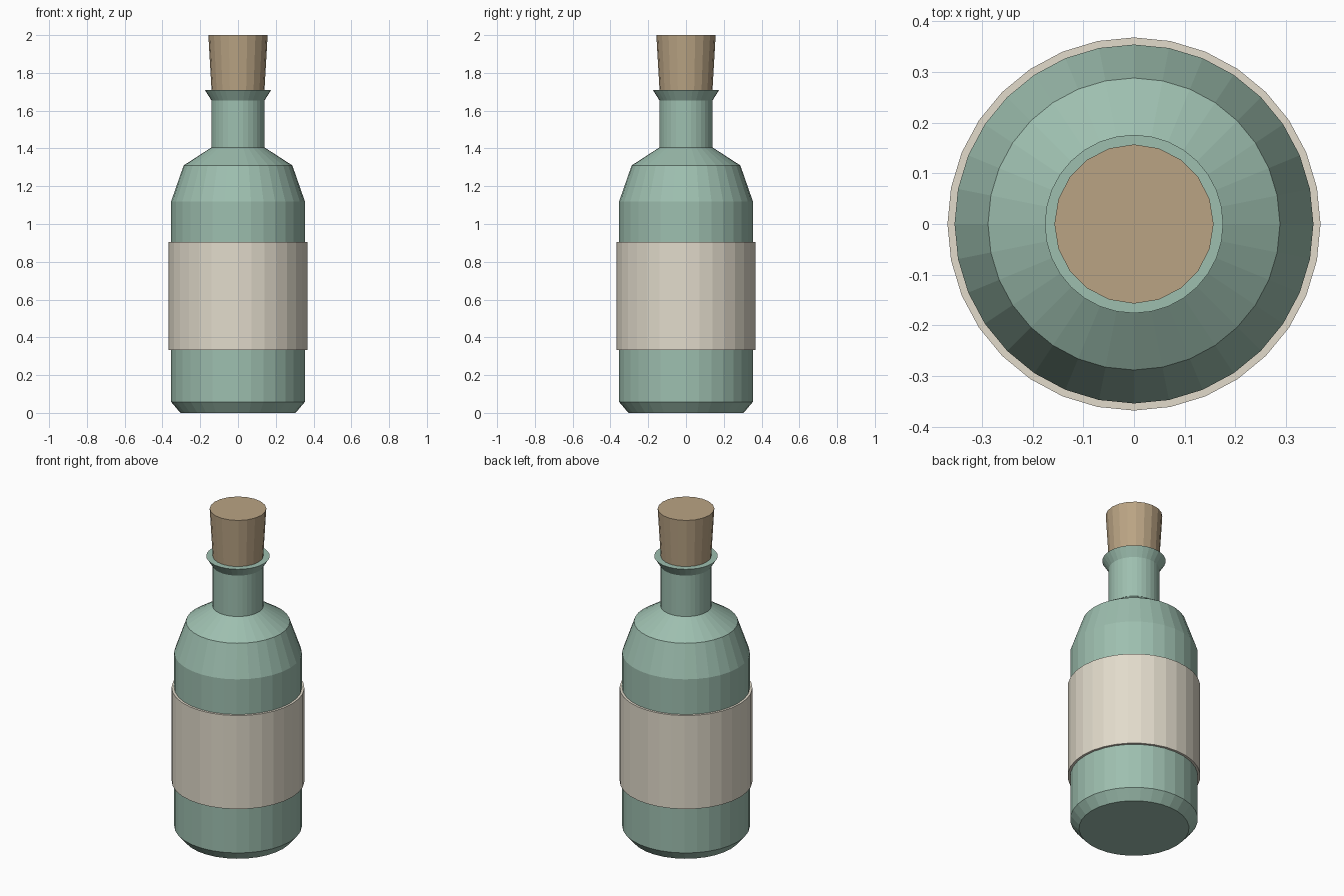
import bpy, bmesh
from math import cos, sin, tau

if "Cube" in bpy.data.objects:
    bpy.data.objects.remove(bpy.data.objects["Cube"])


def material(name, rgb):
    m = bpy.data.materials.new(name)
    m.diffuse_color = (*rgb, 1)
    m.use_nodes = True
    m.node_tree.nodes["Principled BSDF"].inputs["Base Color"].default_value = m.diffuse_color
    return m


def lathe(name, profile, sides, mat):
    """Closed, flat-shaded solid turned from (radius, z) points, bottom to top."""
    bm = bmesh.new()
    rings = [[bm.verts.new((r * cos(tau * i / sides), r * sin(tau * i / sides), z))
              for i in range(sides)] for r, z in profile]
    for low, high in zip(rings, rings[1:]):
        for i in range(sides):
            j = (i + 1) % sides
            bm.faces.new((low[i], low[j], high[j], high[i]))
    bm.faces.new(rings[0][::-1])
    bm.faces.new(rings[-1])
    mesh = bpy.data.meshes.new(name)
    bm.to_mesh(mesh)
    bm.free()
    mesh.materials.append(mat)
    obj = bpy.data.objects.new(name, mesh)
    bpy.context.collection.objects.link(obj)
    return obj


glass = material("green_glass", (0.34, 0.52, 0.43))
paper = material("label_paper", (0.76, 0.71, 0.60))
cork = material("cork", (0.49, 0.37, 0.23))

# Bottle: chamfered base, straight body, two-step shoulder, neck and flared lip
lathe("bottle", [(0.305, 0), (0.354, 0.058), (0.354, 1.12), (0.288, 1.31),
                 (0.141, 1.405), (0.141, 1.655), (0.176, 1.71)], 32, glass)

# Label band wrapped round the body
lathe("label", [(0.368, 0.333), (0.368, 0.905)], 32, paper)

# Tapered stopper, seated inside the neck
lathe("stopper", [(0.135, 1.62), (0.157, 2.0)], 20, cork)
